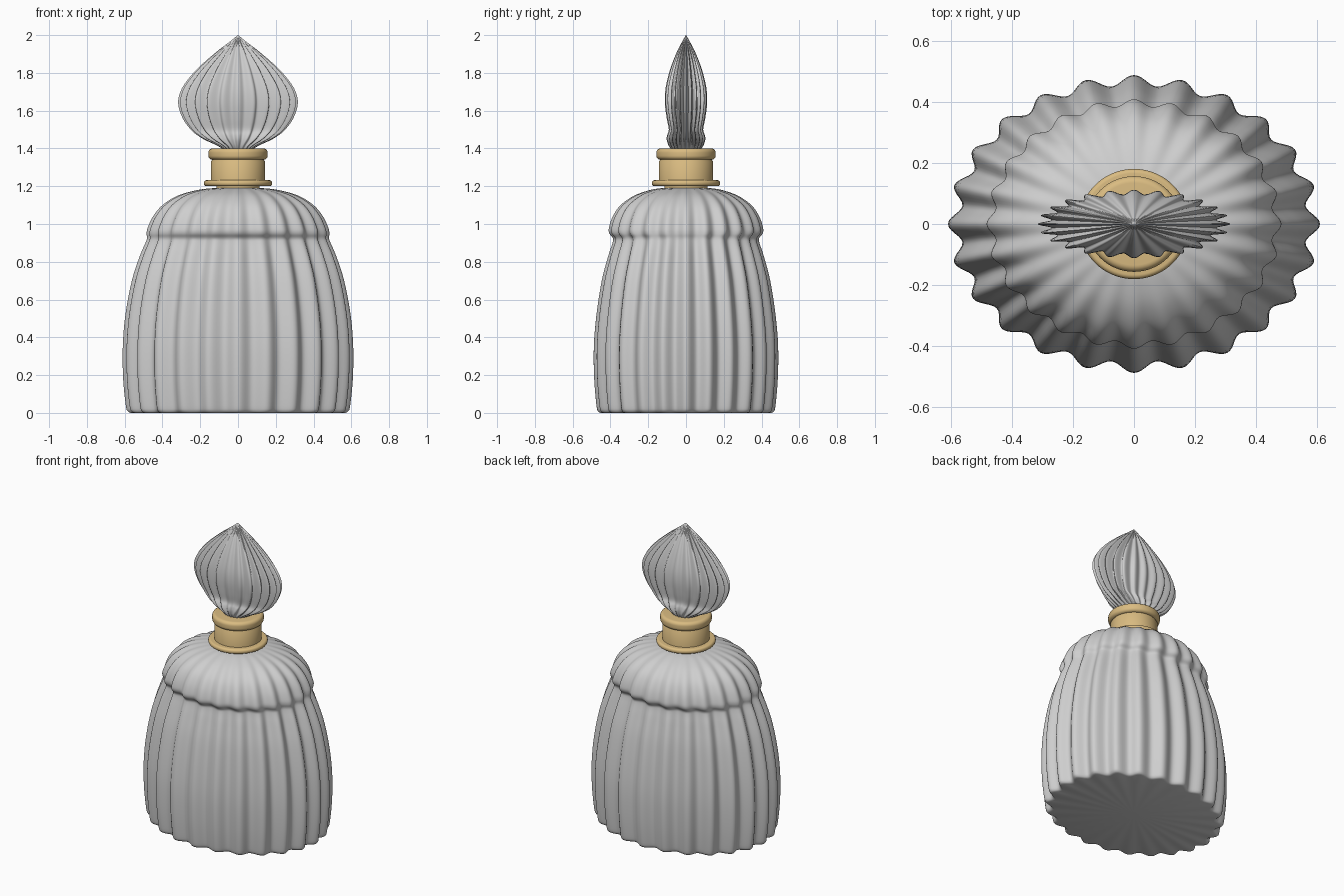
import bpy
import math

cube = bpy.data.objects.get("Cube")
if cube:
    bpy.data.objects.remove(cube)


def material(name, rgb):
    mat = bpy.data.materials.new(name)
    mat.use_nodes = True
    color = (*rgb, 1)
    mat.diffuse_color = color
    mat.node_tree.nodes["Principled BSDF"].inputs["Base Color"].default_value = color
    return mat


glass = material("pale grey glass", (0.62, 0.62, 0.62))
gold = material("warm gold", (0.70, 0.50, 0.22))


def smooth_rows(rows, steps):
    """Catmull-Rom interpolation through profile rows."""
    result = []
    for i in range(len(rows) - 1):
        a, b = rows[max(i - 1, 0)], rows[i]
        c, d = rows[i + 1], rows[min(i + 2, len(rows) - 1)]
        for s in range(steps):
            t = s / steps
            result.append(tuple(
                q + t / 2 * (r - p + t * (2 * p - 5 * q + 4 * r - w + t * (3 * (q - r) + w - p)))
                for p, q, r, w in zip(a, b, c, d)))
    return result + [rows[-1]]


def loft(name, rows, mat, segments, flutes=0, angle=40):
    """Skin elliptical rings; each row is z, half width, half depth, flute depth."""
    verts, faces = [], []
    for z, rx, ry, depth in rows:
        for k in range(segments):
            a = math.tau * k / segments
            f = 1 - depth * (1 - math.cos(flutes * a)) / 2
            verts.append((rx * f * math.cos(a), ry * f * math.sin(a), z))
    for j in range(len(rows) - 1):
        for k in range(segments):
            n = (k + 1) % segments
            p, q = j * segments, (j + 1) * segments
            faces.append((p + k, p + n, q + n, q + k))
    # Fan caps close both ends
    last = (len(rows) - 1) * segments
    bottom, top = len(verts), len(verts) + 1
    verts += [(0, 0, rows[0][0]), (0, 0, rows[-1][0])]
    for k in range(segments):
        n = (k + 1) % segments
        faces += [(bottom, n, k), (top, last + k, last + n)]
    mesh = bpy.data.meshes.new(name)
    mesh.from_pydata(verts, [], faces)
    mesh.materials.append(mat)
    obj = bpy.data.objects.new(name, mesh)
    bpy.context.collection.objects.link(obj)
    bpy.ops.object.select_all(action="DESELECT")
    obj.select_set(True)
    bpy.context.view_layer.objects.active = obj
    bpy.ops.object.shade_smooth_by_angle(angle=math.radians(angle))
    return obj


def turned(name, profile, mat):
    return loft(name, [(z, r, r, 0) for r, z in profile], mat, 64)


def rounded_ring(name, radius, low, high, bevel, mat):
    """Disc with a half-round rim on its top and bottom edges."""
    arc = [math.radians(a) for a in range(0, 91, 15)]
    lower = [(radius - bevel + bevel * math.sin(a), low + bevel - bevel * math.cos(a)) for a in arc]
    upper = [(radius - bevel + bevel * math.cos(a), high - bevel + bevel * math.sin(a)) for a in arc]
    return turned(name, lower + upper, mat)


# Fluted oval body with a shoulder ledge
body = [
    (0, 0.565, 0.45, 0.07), (0.008, 0.583, 0.465, 0.07), (0.04, 0.594, 0.474, 0.07),
    (0.18, 0.608, 0.486, 0.07), (0.35, 0.61, 0.488, 0.07), (0.52, 0.596, 0.474, 0.07),
    (0.7, 0.562, 0.446, 0.07), (0.83, 0.52, 0.412, 0.07), (0.9, 0.49, 0.389, 0.06),
    (0.925, 0.482, 0.387, 0.055), (0.95, 0.484, 0.406, 0.055), (0.98, 0.478, 0.408, 0.055),
    (1.04, 0.45, 0.388, 0.055), (1.1, 0.4, 0.346, 0.05), (1.15, 0.32, 0.275, 0.045),
    (1.18, 0.215, 0.19, 0.03), (1.19, 0.13, 0.13, 0.01),
]
loft("fluted_body", smooth_rows(body, 4), glass, 24 * 12, 24)

# Metal neck and its rings
turned("neck_base", [(0.115, 1.17), (0.115, 1.21)], gold)
rounded_ring("lower_collar_ring", 0.181, 1.2, 1.232, 0.015, gold)
turned("neck_collar", [(0.144, 1.21), (0.144, 1.33), (0.137, 1.34), (0.137, 1.36)], gold)
rounded_ring("upper_collar_ring", 0.157, 1.34, 1.4, 0.022, gold)

# Flattened, pointed stopper
stopper = [
    (1.39, 0.07, 0.075, 0.08), (1.415, 0.11, 0.092, 0.1), (1.445, 0.175, 0.102, 0.13),
    (1.47, 0.215, 0.1, 0.14), (1.5, 0.25, 0.091, 0.14), (1.56, 0.293, 0.102, 0.14),
    (1.64, 0.317, 0.112, 0.14), (1.72, 0.296, 0.108, 0.14), (1.815, 0.222, 0.085, 0.14),
    (1.905, 0.122, 0.051, 0.14), (1.965, 0.044, 0.021, 0.14), (2, 0.001, 0.001, 0),
]
loft("fluted_stopper", smooth_rows(stopper, 4), glass, 24 * 10, 24, 60)
